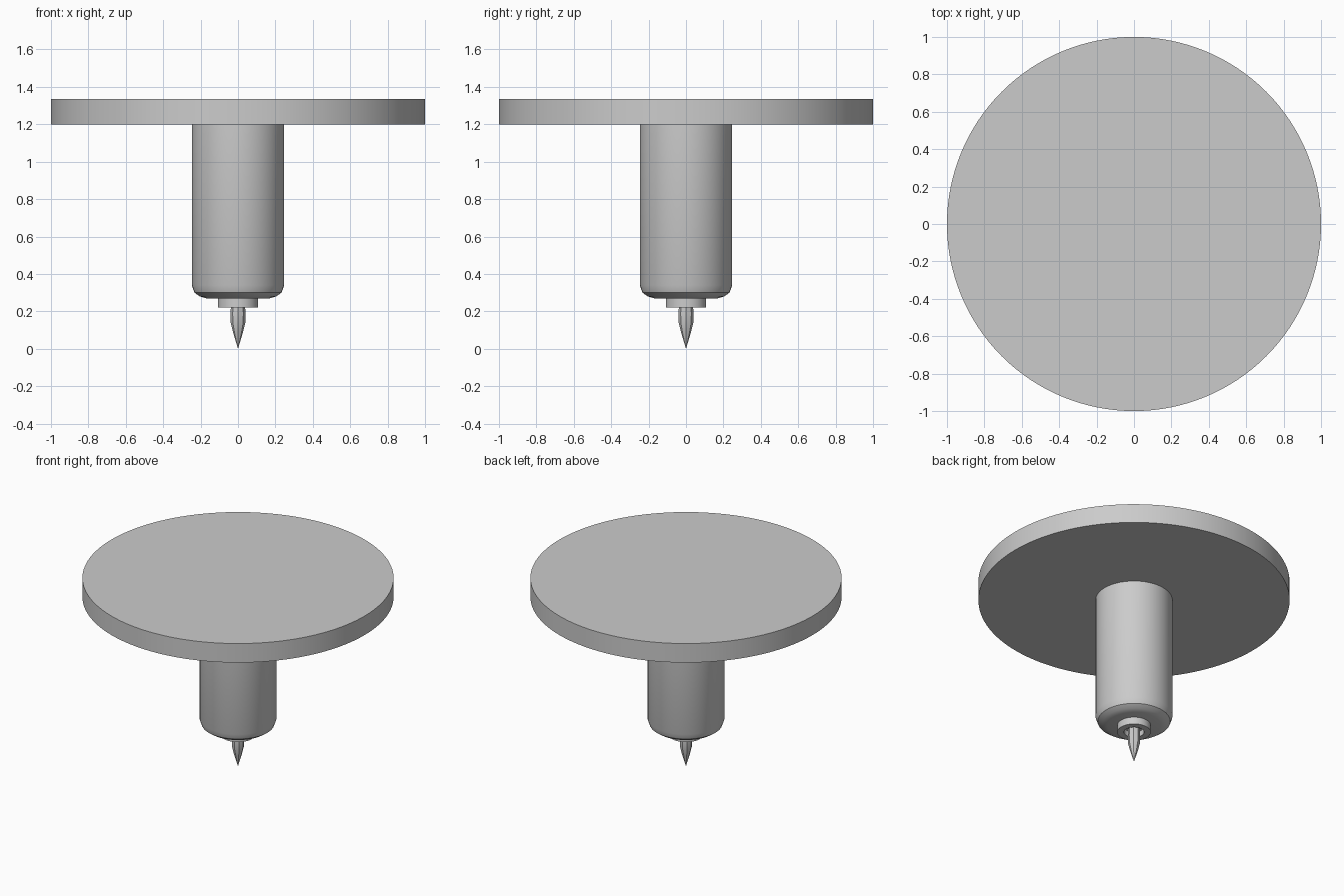
import bpy, bmesh
from math import cos, sin, radians, tau

cube = bpy.data.objects.get("Cube")
if cube:
    bpy.data.objects.remove(cube, do_unlink=True)

grey = bpy.data.materials.new("light grey")
grey.use_nodes = True
colour = (0.6, 0.6, 0.6, 1)
grey.diffuse_color = colour
grey.node_tree.nodes["Principled BSDF"].inputs["Base Color"].default_value = colour


def lathe(name, profile, sides, angle=35):
    """Turn a (radius, height) profile around the z axis."""
    bm = bmesh.new()
    rings = []
    for r, z in profile:
        count = sides if r > 0 else 1
        rings.append([bm.verts.new((r * cos(tau * i / sides), r * sin(tau * i / sides), z))
                      for i in range(count)])
    for a, b in zip(rings, rings[1:]):
        for i in range(sides):
            j = (i + 1) % sides
            corners = [a[i % len(a)], a[j % len(a)], b[j % len(b)], b[i % len(b)]]
            bm.faces.new(list(dict.fromkeys(corners)))
    bmesh.ops.recalc_face_normals(bm, faces=bm.faces)
    mesh = bpy.data.meshes.new(name)
    bm.to_mesh(mesh)
    bm.free()
    mesh.materials.append(grey)
    obj = bpy.data.objects.new(name, mesh)
    bpy.context.collection.objects.link(obj)
    bpy.ops.object.select_all(action='DESELECT')
    obj.select_set(True)
    bpy.context.view_layer.objects.active = obj
    bpy.ops.object.shade_smooth_by_angle(angle=radians(angle))
    return obj


# Wide flat disc on top
lathe("top_disc", [(0, 1.2), (1, 1.2), (1, 1.335), (0, 1.335)], 128)

# Barrel with a rounded lower edge
lathe("barrel", [(0, 0.27), (0.17, 0.27), (0.205, 0.28), (0.233, 0.3),
                 (0.247, 0.34), (0.247, 1.2), (0, 1.2)], 48)

# Hollow collar under the barrel
lathe("collar", [(0, 0.26), (0.065, 0.26), (0.065, 0.22), (0.108, 0.22),
                 (0.108, 0.275), (0, 0.275)], 32)

# Faceted pointed tip
lathe("tip", [(0, 0), (0.027, 0.09), (0.039, 0.14), (0.04, 0.19),
              (0.036, 0.265), (0, 0.265)], 8, angle=20)
